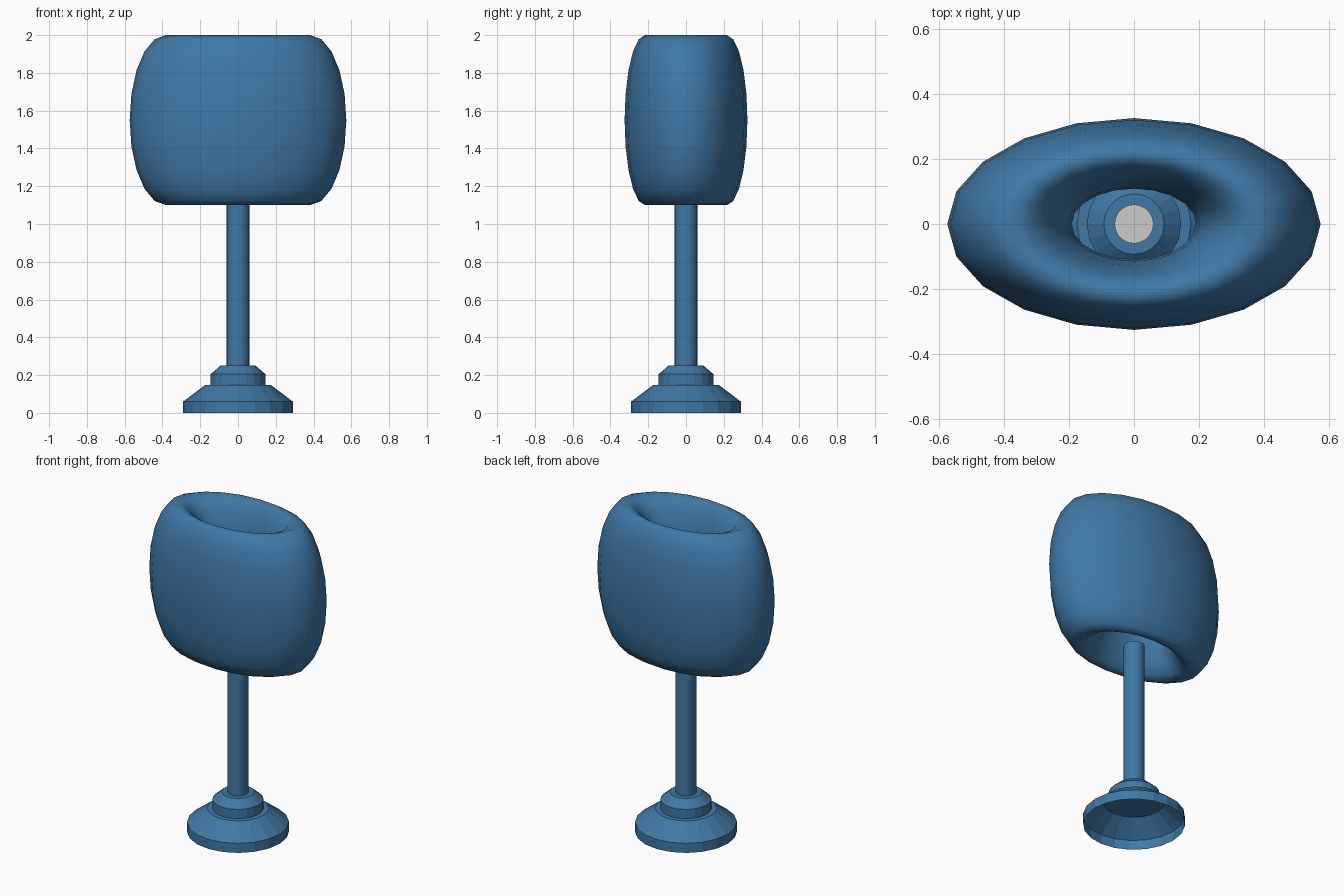
import bpy, bmesh
from math import cos, sin, pi, radians

if "Cube" in bpy.data.objects:
    bpy.data.objects.remove(bpy.data.objects["Cube"])

SIDES = 20

blue = bpy.data.materials.new("blue")
blue.diffuse_color = (0.05, 0.19, 0.38, 1)
blue.use_nodes = True
blue.node_tree.nodes["Principled BSDF"].inputs["Base Color"].default_value = blue.diffuse_color


def lathe(name, profile, sy=1.0, loop=False, cap_start=False, cap_end=False,
          smooth=None, cap_grey=False):
    """Spin a (radius, z) profile round z into a SIDES-sided mesh."""
    bm = bmesh.new()
    rings = [[bm.verts.new((r * cos(2 * pi * i / SIDES),
                            r * sy * sin(2 * pi * i / SIDES), z))
              for i in range(SIDES)] for r, z in profile]
    pairs = list(zip(rings, rings[1:]))
    if loop:
        pairs.append((rings[-1], rings[0]))
    for a, b in pairs:
        for i in range(SIDES):
            j = (i + 1) % SIDES
            bm.faces.new((a[i], a[j], b[j], b[i]))
    if cap_start:
        bm.faces.new(rings[0][::-1])
    if cap_end:
        face = bm.faces.new(rings[-1])
        face.material_index = 1 if cap_grey else 0
    me = bpy.data.meshes.new(name)
    bm.to_mesh(me)
    bm.free()
    me.materials.append(blue)
    if cap_grey:
        me.materials.append(None)
    ob = bpy.data.objects.new(name, me)
    bpy.context.collection.objects.link(ob)
    if smooth:
        bpy.ops.object.select_all(action='DESELECT')
        ob.select_set(True)
        bpy.context.view_layer.objects.active = ob
        bpy.ops.object.shade_smooth_by_angle(angle=radians(smooth))
    return ob


# Base: hollow faceted foot, open underneath
lathe("base", [(0.29, 0), (0.29, 0.06), (0.175, 0.147)], cap_end=True)

# Collar: smaller stepped block on the foot
lathe("collar", [(0.145, 0.147), (0.145, 0.205), (0.093, 0.25)], cap_end=True)

# Stem: round pole ending just inside the shade, with a grey top
lathe("stem", [(0.06, 0.25), (0.06, 1.17)], cap_end=True, smooth=40,
      cap_grey=True)

# Shade: tall ring with an oval outline and a rounded wall
wall = [(0.3825 + 0.191 * cos(2 * pi * k / SIDES),
         1.55 + 0.45 * sin(2 * pi * k / SIDES)) for k in range(SIDES)]
lathe("shade", wall, sy=0.567, loop=True, smooth=80)
